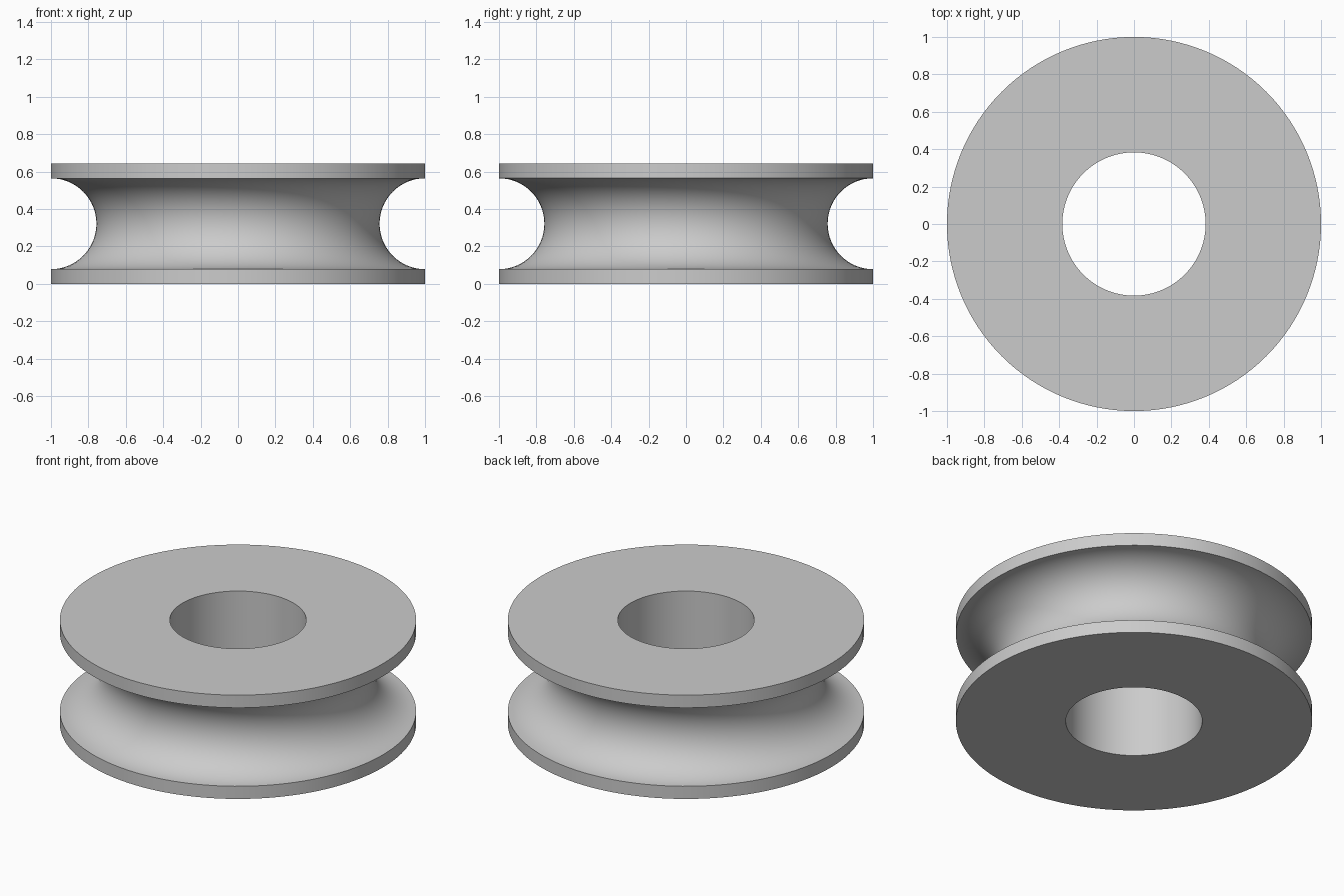
import bpy, bmesh, math
from mathutils import Matrix, Vector

cube = bpy.data.objects.get("Cube")
if cube:
    bpy.data.objects.remove(cube, do_unlink=True)

HEIGHT, RIM, BORE = 0.643, 1.0, 0.383
GROOVE = 0.243
SEGMENTS, ARC_STEPS = 128, 32

# Plain grey material
grey = bpy.data.materials.new("light_grey")
grey.use_nodes = True
colour = (0.6, 0.6, 0.6, 1)
grey.diffuse_color = colour
grey.node_tree.nodes["Principled BSDF"].inputs["Base Color"].default_value = colour

# Half section: bore, flat faces, rims and a half-round groove
arc = [math.pi * i / ARC_STEPS for i in range(ARC_STEPS + 1)]
profile = [(BORE, 0), (RIM, 0)]
profile += [(RIM - GROOVE * math.sin(a), HEIGHT / 2 - GROOVE * math.cos(a)) for a in arc]
profile += [(RIM, HEIGHT), (BORE, HEIGHT)]

# Revolve the closed section around the z axis
bm = bmesh.new()
rings = []
for s in range(SEGMENTS):
    turn = Matrix.Rotation(2 * math.pi * s / SEGMENTS, 3, "Z")
    rings.append([bm.verts.new(turn @ Vector((r, 0, z))) for r, z in profile])
for s, ring in enumerate(rings):
    following = rings[(s + 1) % SEGMENTS]
    for i in range(len(profile)):
        j = (i + 1) % len(profile)
        bm.faces.new((ring[i], following[i], following[j], ring[j]))
bmesh.ops.recalc_face_normals(bm, faces=bm.faces)

mesh = bpy.data.meshes.new("grooved_wheel")
bm.to_mesh(mesh)
bm.free()
mesh.materials.append(grey)
wheel = bpy.data.objects.new("grooved_wheel", mesh)
bpy.context.collection.objects.link(wheel)

# Smooth the round surfaces and keep the rim edges crisp
bpy.ops.object.select_all(action="DESELECT")
wheel.select_set(True)
bpy.context.view_layer.objects.active = wheel
bpy.ops.object.shade_smooth_by_angle(angle=math.radians(30))
